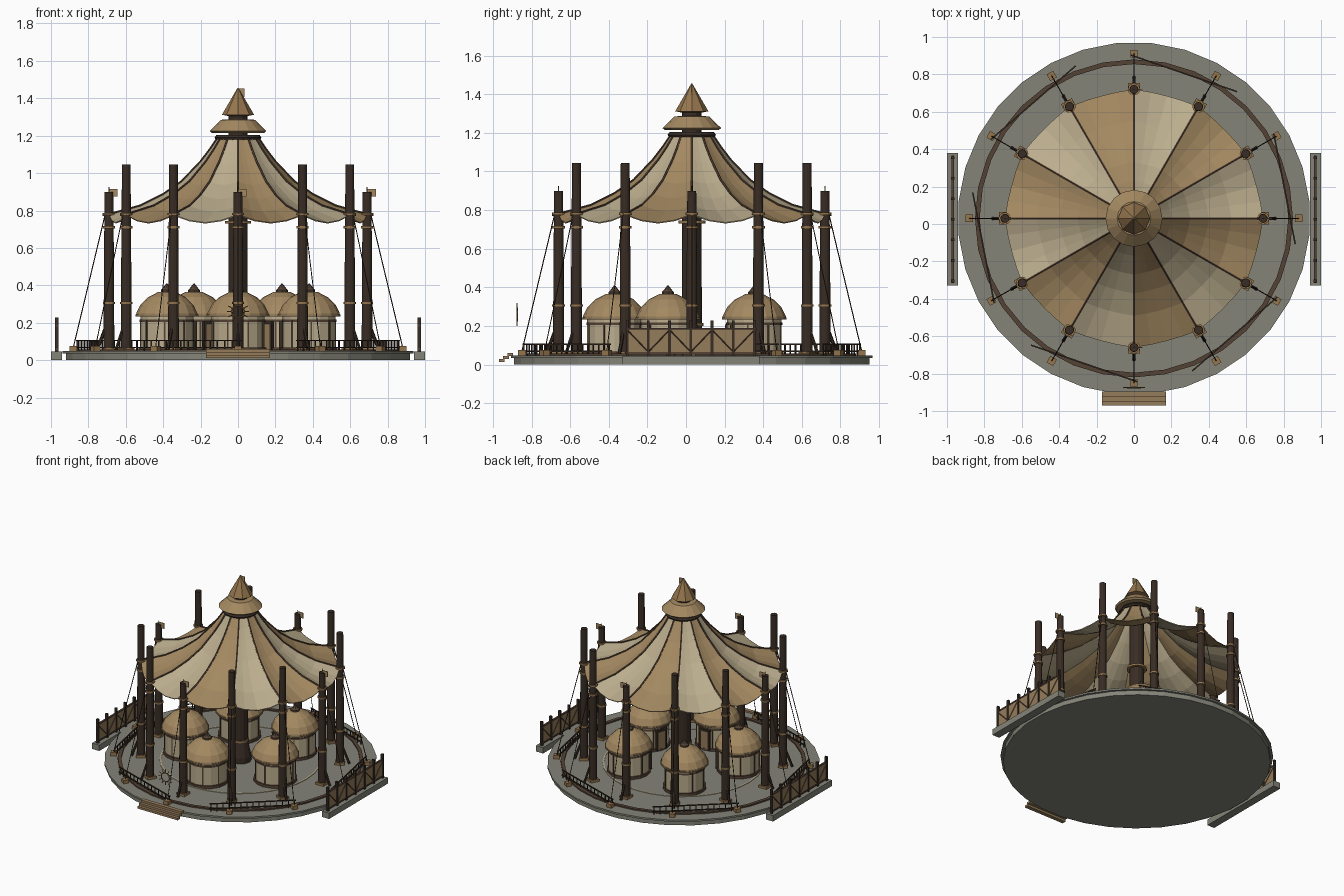
import bpy, bmesh
from math import sin, cos, pi, radians
from mathutils import Vector, Matrix

if "Cube" in bpy.data.objects:
    bpy.data.objects.remove(bpy.data.objects["Cube"])

CY = 0.03  # centre of the round plan


def mat(name, r, g, b):
    m = bpy.data.materials.new(name)
    m.diffuse_color = (r, g, b, 1)
    m.use_nodes = True
    m.node_tree.nodes["Principled BSDF"].inputs["Base Color"].default_value = m.diffuse_color
    return m


STONE = mat("stone", .23, .23, .19)
TAN = mat("tan_cloth", .37, .25, .12)
CREAM = mat("cream_cloth", .50, .42, .27)
WOOD = mat("dark_wood", .04, .026, .018)
BROWN = mat("brown_wood", .09, .055, .035)
BRASS = mat("brass", .30, .18, .075)
PLANK = mat("plank", .30, .20, .10)


def finish(name, bm, *mats):
    me = bpy.data.meshes.new(name)
    bmesh.ops.recalc_face_normals(bm, faces=bm.faces[:])
    bm.to_mesh(me)
    bm.free()
    for m in mats:
        me.materials.append(m)
    ob = bpy.data.objects.new(name, me)
    bpy.context.collection.objects.link(ob)
    return ob


def lathe(name, prof, sides, m, at=(0, CY, 0), turn=0.0, closed=False):
    """Revolve (radius, z) points; open profiles get end caps."""
    bm = bmesh.new()
    rings = []
    for r, z in prof:
        rings.append([bm.verts.new((at[0] + r * cos(turn + 2 * pi * i / sides),
                                    at[1] + r * sin(turn + 2 * pi * i / sides), at[2] + z))
                      for i in range(sides)])
    pairs = list(zip(rings, rings[1:])) + ([(rings[-1], rings[0])] if closed else [])
    for a, b in pairs:
        for i in range(sides):
            j = (i + 1) % sides
            bm.faces.new((a[i], a[j], b[j], b[i]))
    if not closed:
        bm.faces.new(rings[0])
        bm.faces.new(rings[-1])
    return finish(name, bm, m)


def band(name, r0, r1, z0, z1, sides, m, at=(0, CY, 0)):
    return lathe(name, [(r0, z0), (r1, z0), (r1, z1), (r0, z1)], sides, m, at, closed=True)


def box(name, centre, size, m, turn=0.0):
    bm = bmesh.new()
    M = Matrix.Translation(centre) @ Matrix.Rotation(turn, 4, 'Z') @ Matrix.Diagonal((*size, 1))
    bmesh.ops.create_cube(bm, size=1, matrix=M)
    return finish(name, bm, m)


def rod(name, a, b, r, m, sides=6):
    a, b = Vector(a), Vector(b)
    d = b - a
    bm = bmesh.new()
    M = Matrix.Translation((a + b) / 2) @ d.to_track_quat('Z', 'Y').to_matrix().to_4x4()
    bmesh.ops.create_cone(bm, cap_ends=True, segments=sides, radius1=r, radius2=r,
                          depth=d.length, matrix=M)
    return finish(name, bm, m)


def polar(r, a, z=0.0, t=0.0):
    """Point at radius r, angle a, shifted t along the tangent."""
    return Vector((r * cos(a) - t * sin(a), CY + r * sin(a) + t * cos(a), z))


# Platform, floor rings and front steps
lathe("platform", [(.925, 0), (.925, .035), (.942, .035), (.942, .048)], 32, STONE, turn=pi / 32)
band("outer_floor_ring", .825, .85, .046, .058, 32, BROWN)
band("inner_floor_ring", .55, .56, .046, .052, 32, CREAM)
for i in range(3):
    box("front_step", (0, -.955 + .022 * i, .02 + .016 * i), (.34, .03, .016), PLANK)

# Central column and roof crown
lathe("central_column", [(.075, .045), (.075, .09), (.052, .2), (.05, 1.2)], 12, WOOD)
for z, r in ((.2, .06), (.73, .07)):
    band("column_ring", .045, r, z, z + .015, 12, BRASS)
lathe("crown_ring", [(.12, 1.18), (.125, 1.19), (.115, 1.205)], 16, WOOD)
lathe("crown_neck", [(.05, 1.2), (.05, 1.32)], 12, WOOD)
lathe("crown_skirt", [(.14, 1.215), (.152, 1.225), (.09, 1.285), (.05, 1.288)], 16, TAN)
lathe("crown_spire", [(.05, 1.305), (.086, 1.312), (.035, 1.40), (.003, 1.455)], 8, BRASS)
box("crown_flag", (.018, CY, 1.43), (.036, .004, .045), TAN)

# Striped canopy with sagging panels
RIB = [(.11, 1.185), (.15, 1.125), (.2, 1.06), (.3, .955), (.4, .885), (.52, .825), (.69, .778)]
SEG = 4
bm = bmesh.new()
grid = []
for r, z in RIB:
    row = []
    for i in range(12 * SEG):
        s = sin(pi * (i % SEG) / SEG) * (r / .69)
        row.append(bm.verts.new(polar(r - .012 * s, 2 * pi * i / (12 * SEG), z - .042 * s)))
    grid.append(row)
for a, b in zip(grid, grid[1:]):
    for i in range(12 * SEG):
        j = (i + 1) % (12 * SEG)
        bm.faces.new((a[i], b[i], b[j], a[j])).material_index = (i // SEG) % 2
canopy = finish("canopy", bm, CREAM, TAN)
canopy.modifiers.new("thickness", 'SOLIDIFY').thickness = .006

# Masts with rings, feet, struts, guy wires and canopy seams
for k in range(12):
    a = k * pi / 6
    p = polar(.69, a)
    short = k % 3 == 0
    top = .9 if short else 1.045
    lathe("mast", [(.029, .045), (.027, .5), (.023, top)], 12, WOOD, at=p)
    for z in (.3, .705, .775):
        band("mast_ring", .02, .033, z, z + .012, 12, BRASS, at=p)
    box("mast_foot", polar(.69, a, .056), (.066, .066, .02), BRASS, a)
    rod("mast_strut", polar(.71, a, .17), polar(.755, a, .05), .009, WOOD)
    rod("guy_wire", polar(.71, a, .78), polar(.88, a, .07), .0028, WOOD, 4)
    box("guy_anchor", polar(.88, a, .06), (.04, .04, .03), BRASS, a)
    for (r0, z0), (r1, z1) in zip(RIB, RIB[1:]):
        rod("canopy_seam", polar(r0, a, z0 + .002), polar(r1, a, z1 + .002), .006, BROWN, 5)
    rod("canopy_tie", polar(.69, a, .778), polar(.725, a, .778), .008, BRASS)
    if short:
        rod("flag_pole", p + Vector((0, 0, .89)), p + Vector((0, 0, .925)), .003, WOOD)
        box("mast_flag", p + Vector((.024, 0, .895)), (.045, .004, .042), TAN)

# Five round huts, doors facing the centre
for k in range(5):
    a = radians(-90 + 72 * k)
    p = polar(.4, a)
    lathe("hut_base", [(.152, .045), (.152, .068)], 16, BROWN, at=p)
    lathe("hut_wall", [(.142, .065), (.142, .25)], 16, CREAM, at=p)
    band("hut_wall_band", .135, .146, .205, .217, 16, BROWN, at=p)
    lathe("hut_roof", [(.13, .232), (.165, .235), (.163, .252), (.142, .295), (.1, .337),
                       (.045, .365)], 16, TAN, at=p)
    band("hut_roof_trim", .15, .168, .234, .244, 16, PLANK, at=p)
    lathe("hut_finial", [(.032, .36), (.032, .375), (.022, .385), (.003, .41)], 8, BROWN, at=p)
    for i in range(8):
        b = a + pi / 8 + i * pi / 4
        q = p + Vector((.142 * cos(b), .142 * sin(b), .14))
        box("hut_batten", q, (.006, .008, .15), BROWN, b)
    box("hut_door", polar(.258, a, .125), (.016, .065, .13), PLANK, a)
    for t in (-.037, .037):
        box("door_post", polar(.258, a, .13, t), (.026, .012, .15), WOOD, a)
    box("door_lintel", polar(.258, a, .2), (.028, .09, .014), WOOD, a)

# Six straight railings around the edge
for k in range(6):
    a = radians(11 + 60 * k)
    for z in (.068, .105):
        box("railing_bar", polar(.82, a, z), (.008, .6, .007), WOOD, a)
    for i in range(15):
        box("railing_baluster", polar(.82, a, .077, -.29 + i * .58 / 14), (.006, .006, .06), WOOD, a)

# Plank fences on both sides
for s in (-1, 1):
    x = .97 * s
    box("fence_base", (x, .025, .0225), (.06, .71, .045), STONE)
    box("fence_panel", (x, .025, .118), (.008, .67, .13), PLANK)
    for z in (.06, .185):
        box("fence_rail", (x, .025, z), (.014, .68, .01), BROWN)
    for i in range(7):
        y = -.305 + .11 * i
        box("fence_post", (x, y, .135), (.018, .014, .185), WOOD)
        if i < 6:
            z0, z1 = (.065, .18) if i % 2 else (.18, .065)
            rod("fence_brace", (x, y, z0), (x, y + .11, z1), .007, BROWN, 4)

# Sun wheel above the steps
C = Vector((0, -.875, .26))
for i in range(12):
    a, b = i * pi / 6, (i + 1) * pi / 6
    u, v = Vector((cos(a), 0, sin(a))), Vector((cos(b), 0, sin(b)))
    rod("sun_ring", C + u * .034, C + v * .034, .004, BRASS)
    rod("sun_ray", C + u * .034, C + u * .06, .003, BRASS, 4)
